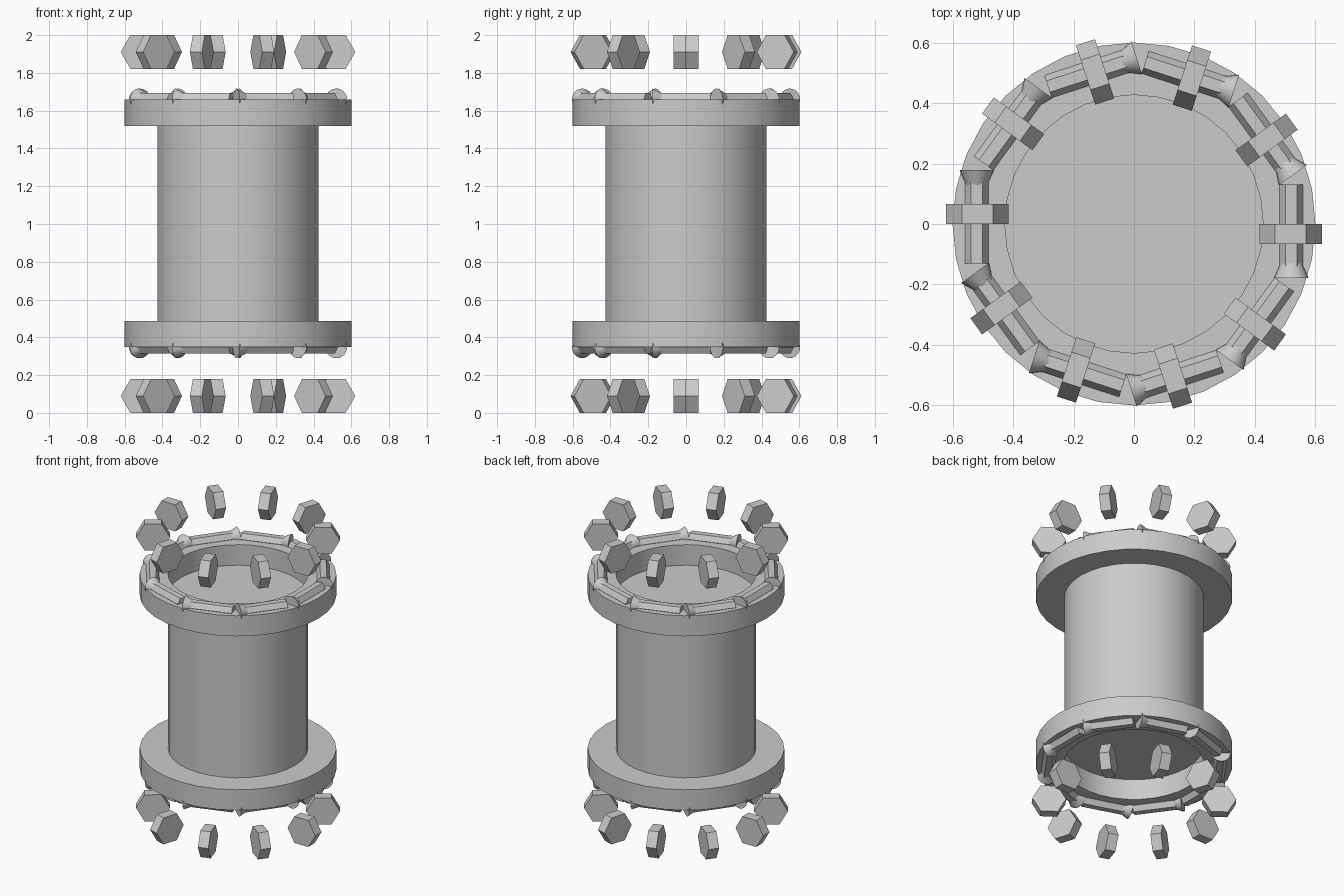
import bpy
import bmesh
from math import pi
from mathutils import Matrix

cube = bpy.data.objects.get("Cube")
if cube:
    bpy.data.objects.remove(cube, do_unlink=True)

grey = bpy.data.materials.new("plain grey")
grey.use_nodes = True
grey.diffuse_color = (0.6, 0.6, 0.6, 1)
grey.node_tree.nodes["Principled BSDF"].inputs["Base Color"].default_value = (0.6, 0.6, 0.6, 1)

COUNT = 10          # fasteners per flange
RING = 0.518        # radius of the fastener ring
ALONG_Y = Matrix.Rotation(pi / 2, 4, "X")   # turns a z axis cylinder to face -y


def finish(name, bm, smooth=True):
    bmesh.ops.recalc_face_normals(bm, faces=bm.faces)
    mesh = bpy.data.meshes.new(name)
    bm.to_mesh(mesh)
    bm.free()
    mesh.materials.append(grey)
    obj = bpy.data.objects.new(name, mesh)
    bpy.context.collection.objects.link(obj)
    if smooth:
        bpy.ops.object.select_all(action="DESELECT")
        obj.select_set(True)
        bpy.context.view_layer.objects.active = obj
        bpy.ops.object.shade_smooth_by_angle(angle=pi / 6)
    return obj


def lathe(name, profile, steps=32):
    bm = bmesh.new()
    verts = [bm.verts.new((r, 0, z)) for r, z in profile]
    edges = [bm.edges.new((a, b)) for a, b in zip(verts, verts[1:])]
    bmesh.ops.spin(bm, geom=verts + edges, cent=(0, 0, 0), axis=(0, 0, 1),
                   angle=2 * pi, steps=steps)
    bmesh.ops.remove_doubles(bm, verts=bm.verts, dist=0.0001)
    return finish(name, bm)


def cone(bm, sides, r1, r2, depth, place):
    bmesh.ops.create_cone(bm, cap_ends=True, segments=sides, radius1=r1,
                          radius2=r2, depth=depth, matrix=place @ ALONG_Y)


def nut(name, turn, z):
    bm = bmesh.new()
    place = turn @ Matrix.Translation((RING, -0.033, z))
    # corners point in and out along the radius
    cone(bm, 6, 0.103, 0.103, 0.066, place @ Matrix.Rotation(pi / 2, 4, "Y"))
    return finish(name, bm, smooth=False)


def screw(name, turn, z):
    bm = bmesh.new()
    rod = turn @ Matrix.Translation((RING + 0.002, -0.015, z))
    cone(bm, 6, 0.039, 0.039, 0.29, rod @ Matrix.Rotation(pi / 2, 4, "Y"))
    # flared head facing along the ring
    head = turn @ Matrix.Translation((RING + 0.002, -0.152, z))
    cone(bm, 24, 0.033, 0.057, 0.052, head)
    return finish(name, bm)


# Closed pipe body
lathe("pipe", [(0, 0.487), (0.427, 0.487), (0.427, 1.52), (0, 1.52)])

# Flange rings, screws lying around them and nuts floating beyond
for end, low, high, screw_z, nut_z in (("top", 1.52, 1.658, 1.66, 1.911),
                                       ("bottom", 0.349, 0.487, 0.347, 0.089)):
    lathe(end + "_flange", [(0.427, low), (0.6, low), (0.6, high),
                            (0.427, high), (0.427, low)])
    for i in range(COUNT):
        turn = Matrix.Rotation(2 * pi * i / COUNT, 4, "Z")
        screw(f"{end}_screw_{i + 1}", turn, screw_z)
        nut(f"{end}_nut_{i + 1}", turn, nut_z)
